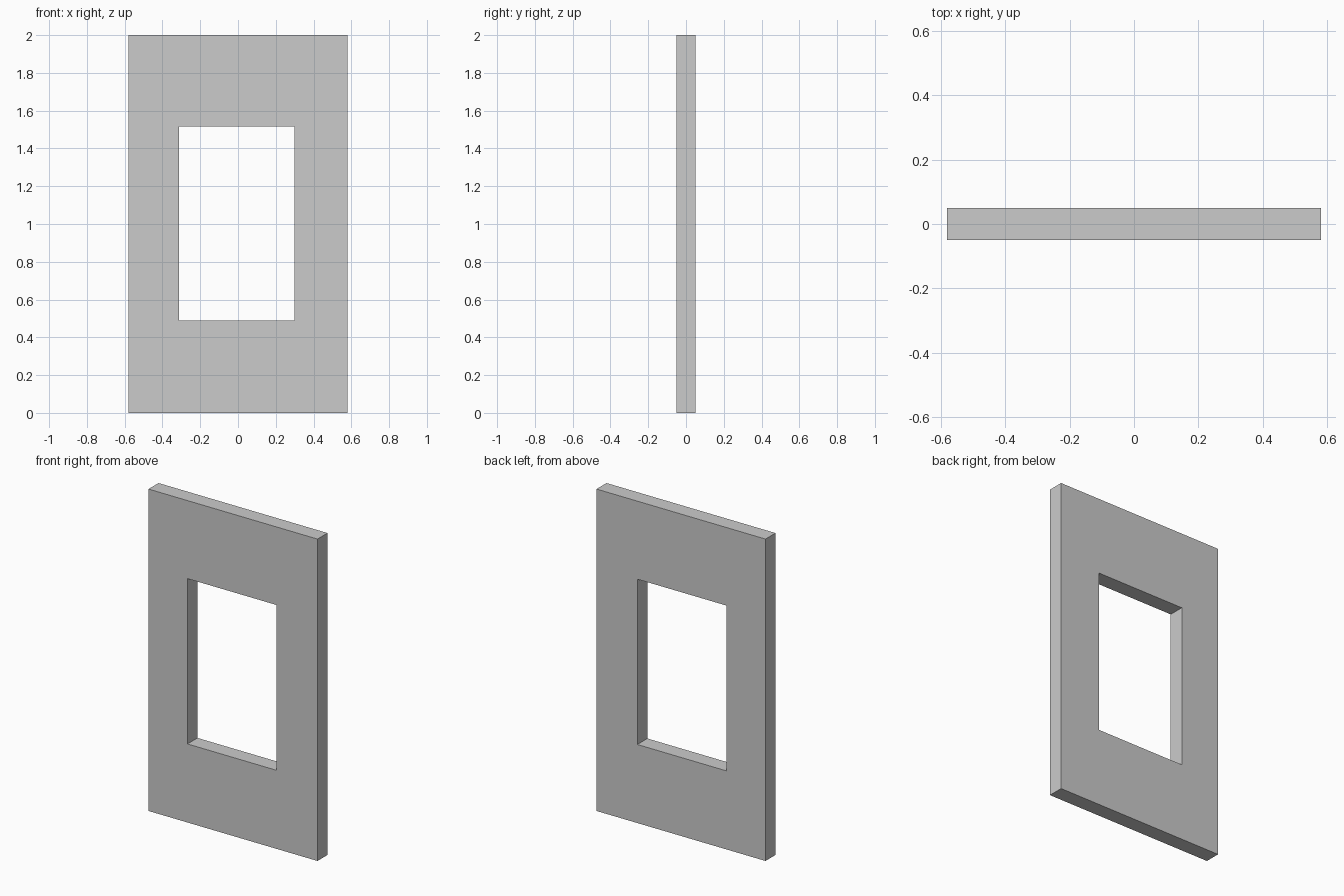
import bpy, bmesh

if "Cube" in bpy.data.objects:
    bpy.data.objects.remove(bpy.data.objects["Cube"])

HALF_W, HEIGHT, HALF_D = 0.581, 2.0, 0.049
HOLE = (-0.313, 0.300, 0.488, 1.515)  # x min, x max, z min, z max


def rect(bm, x0, x1, z0, z1, y):
    return [bm.verts.new((x, y, z)) for x, z in ((x0, z0), (x1, z0), (x1, z1), (x0, z1))]


# Flat wall panel with a slightly off-centre rectangular window opening
bm = bmesh.new()
loops = []
for y in (-HALF_D, HALF_D):
    loops.append((rect(bm, -HALF_W, HALF_W, 0, HEIGHT, y), rect(bm, *HOLE, y)))
(front_out, front_in), (back_out, back_in) = loops

# Front, back, outer edge and opening reveal are each a ring of four quads
for a, b in ((front_out, front_in), (back_in, back_out),
             (back_out, front_out), (front_in, back_in)):
    for i in range(4):
        j = (i + 1) % 4
        bm.faces.new((a[i], a[j], b[j], b[i]))
bmesh.ops.recalc_face_normals(bm, faces=bm.faces)

mesh = bpy.data.meshes.new("window_wall_panel")
bm.to_mesh(mesh)
bm.free()
bpy.context.collection.objects.link(bpy.data.objects.new("window_wall_panel", mesh))
